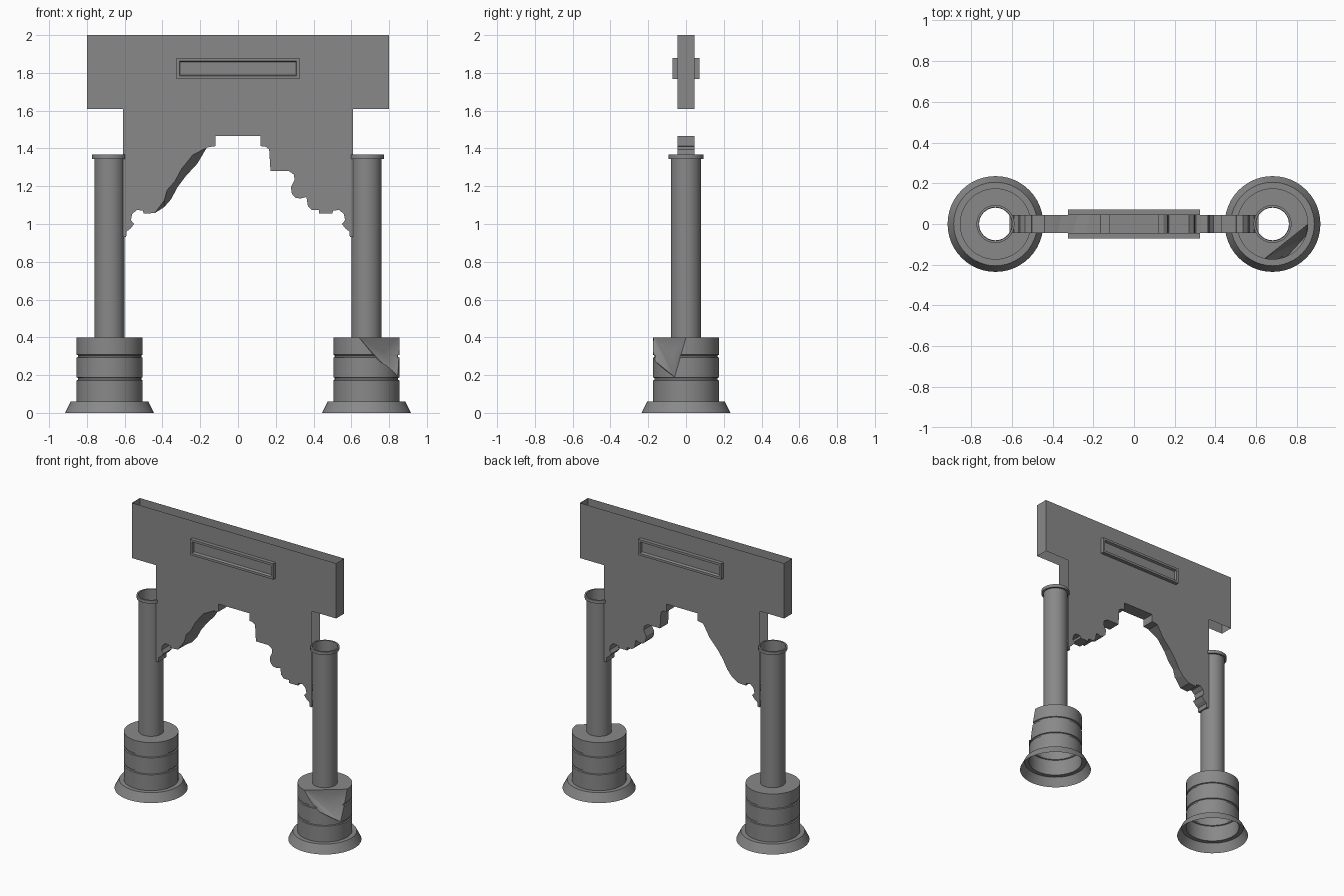
import bpy, bmesh, math
from mathutils import Vector

cube = bpy.data.objects.get("Cube")
if cube:
    bpy.data.objects.remove(cube)

stone = bpy.data.materials.new("grey stone")
stone.use_nodes = True
GREY = (0.25, 0.25, 0.25, 1)
stone.diffuse_color = GREY
stone.node_tree.nodes["Principled BSDF"].inputs["Base Color"].default_value = GREY

PILLAR_X = 0.68
HALF = 0.045


def add_object(name, bm, smooth=False):
    mesh = bpy.data.meshes.new(name)
    bm.to_mesh(mesh)
    bm.free()
    mesh.materials.append(stone)
    obj = bpy.data.objects.new(name, mesh)
    bpy.context.collection.objects.link(obj)
    if smooth:
        bpy.ops.object.select_all(action='DESELECT')
        bpy.context.view_layer.objects.active = obj
        obj.select_set(True)
        bpy.ops.object.shade_smooth_by_angle(angle=math.radians(30))
    return obj


def lathe(profile, x, closed=False, sides=48):
    """Turn a (radius, height) profile about a vertical axis at x."""
    bm = bmesh.new()
    rings = []
    for r, z in profile:
        angles = [2 * math.pi * i / sides for i in range(sides)]
        rings.append([bm.verts.new((x + r * math.cos(a), r * math.sin(a), z)) for a in angles])
    pairs = list(zip(rings, rings[1:]))
    if closed:
        pairs.append((rings[-1], rings[0]))
    for low, high in pairs:
        for i in range(sides):
            j = (i + 1) % sides
            bm.faces.new((low[i], low[j], high[j], high[i]))
    if closed:
        bmesh.ops.recalc_face_normals(bm, faces=bm.faces)
    return bm


# Pillars: flared foot, grooved drum, hollow shaft and rim
foot = [(0.235, 0), (0.205, 0.06), (0.175, 0.06)]
drum = [(0.175, 0.06)]
for z in (0.18, 0.30):
    drum += [(0.175, z - 0.008), (0.168, z - 0.005), (0.168, z + 0.005), (0.175, z + 0.008)]
drum += [(0.175, 0.4), (0.08, 0.4)]
shaft = [(0.08, 0.4), (0.08, 1.36)]
rim = [(0.08, 1.345), (0.093, 1.345), (0.093, 1.367), (0.082, 1.367), (0.082, 1.345)]

for side, x in (("left", PILLAR_X), ("right", -PILLAR_X)):
    add_object(side + "_foot", lathe(foot, x), True)
    add_object(side + "_shaft", lathe(shaft, x), True)
    add_object(side + "_rim", lathe(rim, x), True)
add_object("right_drum", lathe(drum, -PILLAR_X), True)

# Chipped drum: closed for the cut, then opened again underneath
chipped = add_object("left_drum", lathe(drum + [(0.08, 0.06)], PILLAR_X, True))
a, b, tip = Vector((0.64, -0.171, 0.4)), Vector((0.856, 0, 0.4)), Vector((0.842, -0.06, 0.19))
middle = (a + b + tip) / 3 + Vector((-0.01, 0.008, -0.012))
bm = bmesh.new()
for p in (a, b, tip):
    out = Vector((p.x - PILLAR_X, p.y, 0)).normalized() * 0.15
    lift = Vector((0, 0, 0.1))
    for q in (p, p + out) if p is tip else (p, p + out, p + lift, p + out + lift):
        bm.verts.new(q)
bm.verts.new(middle)
bm.verts.new((0.95, -0.3, 0.5))
bmesh.ops.convex_hull(bm, input=bm.verts)
cutter = add_object("chip_cutter", bm)
cutter.hide_render = True
cutter.hide_viewport = False
mod = chipped.modifiers.new("chip", 'BOOLEAN')
mod.operation = 'DIFFERENCE'
mod.solver = 'EXACT'
mod.object = cutter
bpy.context.view_layer.update()
cut = bpy.data.meshes.new_from_object(chipped.evaluated_get(bpy.context.evaluated_depsgraph_get()))
bpy.data.objects.remove(chipped)
bpy.data.objects.remove(cutter)
bm = bmesh.new()
bm.from_mesh(cut)
hidden = []
for f in bm.faces:
    c = f.calc_center_median()
    inner = abs(f.normal.z) < 0.1 and math.hypot(c.x - PILLAR_X, c.y) < 0.085
    if inner or c.z < 0.061:
        hidden.append(f)
bmesh.ops.delete(bm, geom=hidden, context='FACES')
add_object("left_drum", bm, True)

# Arch panel: scalloped left bracket, broken right bracket
crown = [(0.12, 1.465), (0.12, 1.412)]
upper = [(0.145, 1.41), (0.165, 1.395), (0.172, 1.28), (0.27, 1.28), (0.295, 1.262),
         (0.3, 1.235), (0.28, 1.195), (0.285, 1.16), (0.305, 1.138), (0.33, 1.135),
         (0.362, 1.143), (0.37, 1.095), (0.39, 1.075), (0.43, 1.075), (0.43, 1.055)]
scroll = [(0.5, 1.055), (0.503, 1.07), (0.535, 1.075), (0.56, 1.053), (0.567, 1.02),
          (0.55, 1.0), (0.57, 0.975), (0.59, 0.96), (0.592, 0.93), (0.61, 0.93)]
shoulder = [(0.61, 1.61), (0.8, 1.61), (0.8, 2.0)]
broken_front = [(-0.165, 1.405), (-0.24, 1.365), (-0.3, 1.29), (-0.335, 1.225),
                (-0.375, 1.18), (-0.39, 1.125), (-0.44, 1.058)]
broken_back = [(-0.165, 1.405), (-0.215, 1.32), (-0.275, 1.255), (-0.32, 1.195),
               (-0.355, 1.13), (-0.39, 1.09), (-0.44, 1.058)]


def flip(points):
    return [(-x, z) for x, z in points]


def outline(broken):
    left = crown + upper + scroll + shoulder
    right = flip(crown) + broken + flip(scroll + shoulder)
    return left + right[::-1]


bm = bmesh.new()
front = [bm.verts.new((x, -HALF, z)) for x, z in outline(broken_front)]
back = [bm.verts.new((x, HALF, z)) for x, z in outline(broken_back)]
bm.faces.new(front)
bm.faces.new(back[::-1])
for i in range(len(front)):
    j = (i + 1) % len(front)
    p, q = front[i].co, front[j].co
    end_cap = min(abs(p.x), abs(q.x)) > 0.79 and p.x * q.x > 0
    soffit = max(p.z, q.z) < 1.5
    if end_cap or soffit:
        bm.faces.new((front[j], front[i], back[i], back[j]))
bmesh.ops.recalc_face_normals(bm, faces=bm.faces)
add_object("arch_panel", bm)

# Framed plaques on both faces of the panel
for name, s in (("front_plaque", -1), ("back_plaque", 1)):
    bm = bmesh.new()
    rings = []
    for w, h, y in ((0.325, 0.056, HALF), (0.325, 0.056, 0.071), (0.31, 0.04, 0.071),
                    (0.306, 0.034, 0.055)):
        corners = ((-w, -h), (w, -h), (w, h), (-w, h))
        rings.append([bm.verts.new((x, s * y, 1.824 + z)) for x, z in corners])
    for r0, r1 in zip(rings, rings[1:]):
        for i in range(4):
            j = (i + 1) % 4
            bm.faces.new((r0[i], r0[j], r1[j], r1[i]))
    bm.faces.new(rings[-1])
    if s > 0:
        bmesh.ops.reverse_faces(bm, faces=bm.faces)
    add_object(name, bm)
